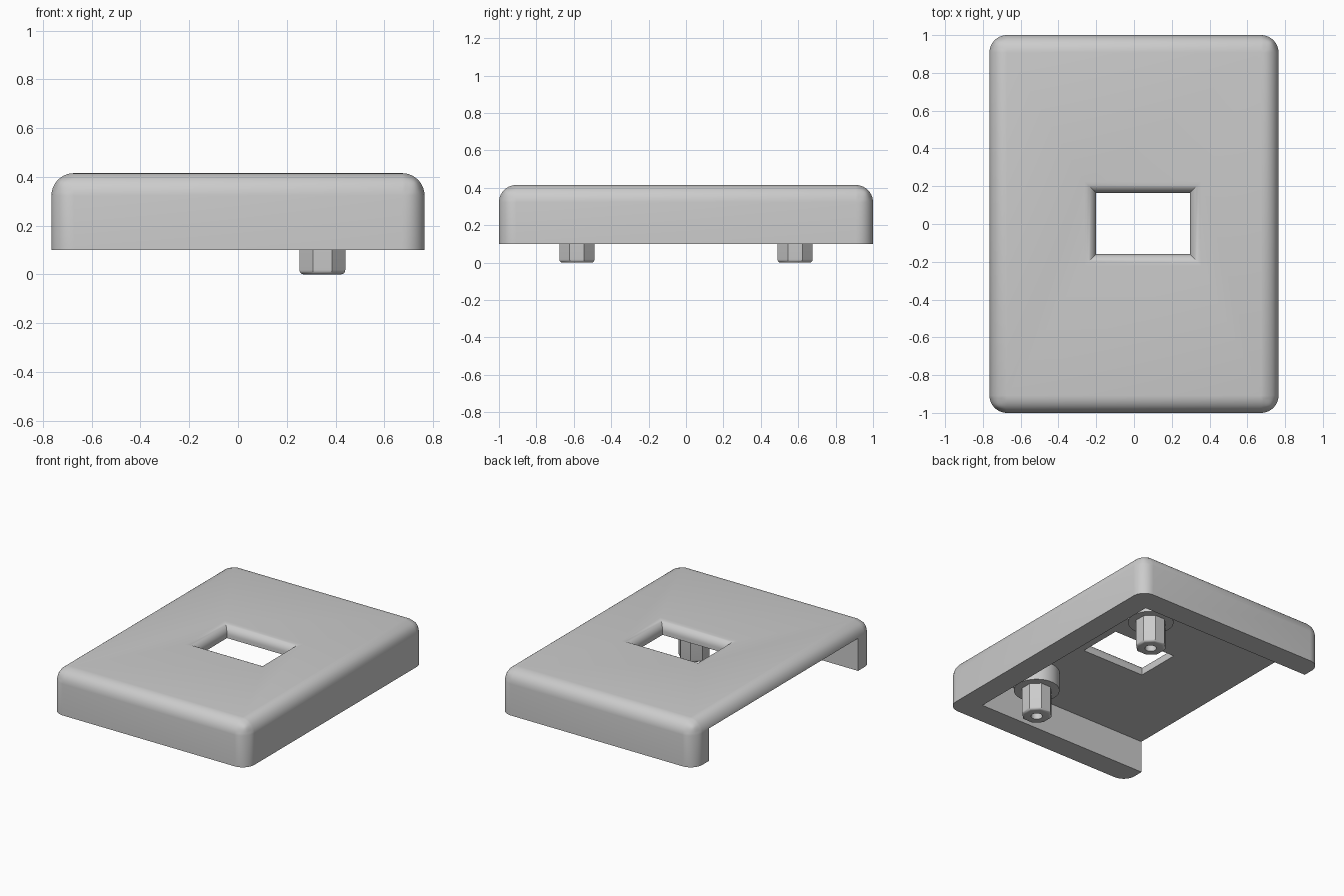
import bpy, bmesh, math

cube = bpy.data.objects.get("Cube")
if cube:
    bpy.data.objects.remove(cube, do_unlink=True)

GREY = bpy.data.materials.new("light_grey")
GREY.use_nodes = True
GREY.diffuse_color = (0.6, 0.6, 0.6, 1)
GREY.node_tree.nodes["Principled BSDF"].inputs["Base Color"].default_value = (0.6, 0.6, 0.6, 1)

BASE, TOP, CEILING = 0.1, 0.415, 0.33   # rim, outer top and underside heights
HALF_X, HALF_Y, WALL, ROUND = 0.765, 1.0, 0.165, 0.092


def to_object(bm, name):
    bmesh.ops.recalc_face_normals(bm, faces=bm.faces)
    mesh = bpy.data.meshes.new(name)
    bm.to_mesh(mesh)
    bm.free()
    mesh.materials.append(GREY)
    obj = bpy.data.objects.new(name, mesh)
    bpy.context.collection.objects.link(obj)
    return obj


def loft(rings):
    """Closed solid through a stack of rings with equal point counts."""
    bm = bmesh.new()
    loops = [[bm.verts.new(p) for p in ring] for ring in rings]
    for a, b in zip(loops, loops[1:]):
        for i in range(len(a)):
            j = (i + 1) % len(a)
            bm.faces.new((a[i], a[j], b[j], b[i]))
    bm.faces.new(loops[0])
    bm.faces.new(loops[-1])
    return bm


def rect(x0, x1, y0, y1, z):
    return [(x0, y0, z), (x1, y0, z), (x1, y1, z), (x0, y1, z)]


def circle(x, y, z, r, n, turn=0.0):
    angles = [math.tau * (i + turn) / n for i in range(n)]
    return [(x + r * math.cos(a), y + r * math.sin(a), z) for a in angles]


def cut(obj, cutter):
    cutter.hide_render = True
    mod = obj.modifiers.new("cut", "BOOLEAN")
    mod.operation, mod.solver, mod.object = "DIFFERENCE", "EXACT", cutter
    bpy.context.view_layer.objects.active = obj
    bpy.ops.object.modifier_apply(modifier=mod.name)
    bpy.data.objects.remove(cutter, do_unlink=True)


def smooth(obj):
    bpy.ops.object.select_all(action="DESELECT")
    obj.select_set(True)
    bpy.context.view_layer.objects.active = obj
    bpy.ops.object.shade_smooth_by_angle(angle=math.radians(30))


# Cover: box rounded on every edge except the bottom rim
bm = loft([rect(-HALF_X, HALF_X, -HALF_Y, HALF_Y, z) for z in (BASE, TOP)])
edges = [e for e in bm.edges if max(v.co.z for v in e.verts) > BASE + 0.01]
bmesh.ops.bevel(bm, geom=edges, offset=ROUND, segments=10, profile=0.5, affect="EDGES")
cover = to_object(bm, "cover")

# Cavity underneath, open through the -x side
cut(cover, to_object(loft([rect(-1, HALF_X - WALL, WALL - HALF_Y, HALF_Y - WALL, z)
                           for z in (0, CEILING)]), "cavity_cutter"))

# Window with a rounded, mitred lip
LIP, STEPS = 0.06, 8
stack = [(0, CEILING - 0.05)]
for i in range(STEPS + 1):
    a = math.pi / 2 * i / STEPS
    stack.append((LIP * (1 - math.cos(a)), TOP - LIP + LIP * math.sin(a)))
stack.append((LIP, TOP + 0.05))
cut(cover, to_object(loft([rect(-0.202 - g, 0.296 + g, -0.16 - g, 0.165 + g, z)
                           for g, z in stack]), "window_cutter"))
smooth(cover)

# Mounting posts: round boss, octagonal pin with a softened tip and a screw hole
POST_X, PIN_R, TIP = 0.346, 0.094 / math.cos(math.pi / 8), 0.018
for side, y in (("front", -0.583), ("back", 0.583)):
    boss = to_object(loft([circle(POST_X, y, z, 0.15, 48)
                           for z in (0.195, CEILING + 0.01)]), side + "_boss")
    smooth(boss)

    rings = []
    for i in range(5):
        a = math.pi / 2 * i / 4
        rings.append(circle(POST_X, y, TIP * (1 - math.sin(a)),
                            PIN_R - TIP * (1 - math.cos(a)), 8, 0.5))
    rings.reverse()
    rings = sorted(rings, key=lambda r: r[0][2])
    # narrow ring at the tip, full width above
    rings.append(circle(POST_X, y, 0.22, PIN_R, 8, 0.5))
    pin = to_object(loft(rings), side + "_pin")
    cut(pin, to_object(loft([circle(POST_X, y, z, 0.038, 32)
                             for z in (-0.05, 0.19)]), "screw_cutter"))
    smooth(pin)
